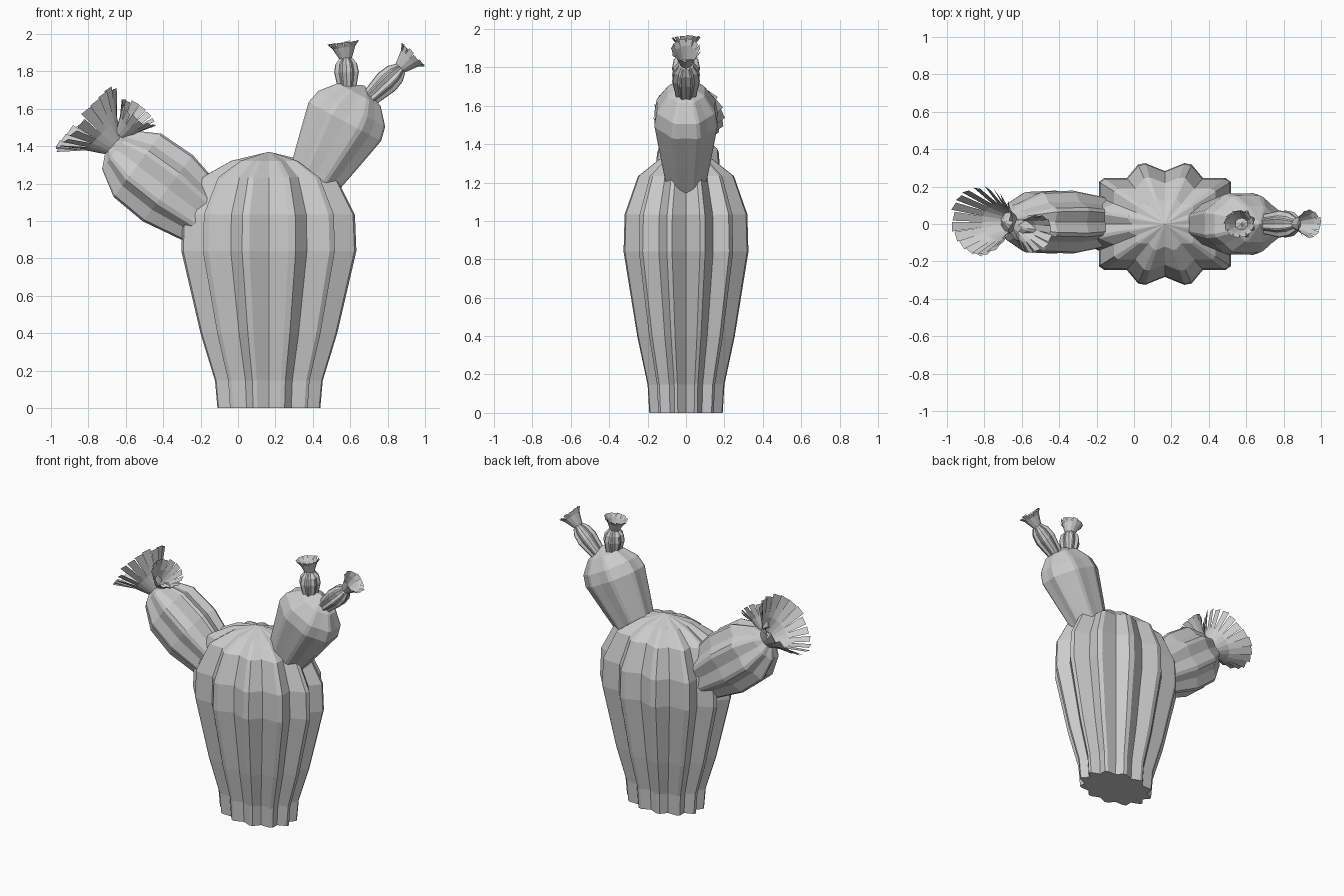
import bpy
import bmesh
import random
from math import cos, sin, pi, radians
from mathutils import Vector

random.seed(4)

if "Cube" in bpy.data.objects:
    bpy.data.objects.remove(bpy.data.objects["Cube"], do_unlink=True)

grey = bpy.data.materials.new("plain_grey")
grey.use_nodes = True
grey.diffuse_color = (0.6, 0.6, 0.6, 1)
grey.node_tree.nodes["Principled BSDF"].inputs["Base Color"].default_value = grey.diffuse_color


def finish(name, bm, closed=True):
    if closed:
        bmesh.ops.recalc_face_normals(bm, faces=bm.faces)
    mesh = bpy.data.meshes.new(name)
    bm.to_mesh(mesh)
    bm.free()
    mesh.materials.append(grey)
    obj = bpy.data.objects.new(name, mesh)
    bpy.context.collection.objects.link(obj)
    return obj


def frame(base, tip):
    """Axis vector and two side directions across it."""
    axis = Vector(tip) - Vector(base)
    u = Vector((0, 1, 0)).cross(axis).normalized()
    return axis, u, axis.cross(u).normalized()


def ribbed_stem(name, base, tip, profile, ribs, valley, depth):
    """Ribbed lobe: profile holds (fraction along axis, half width)."""
    bm = bmesh.new()
    axis, u, v = frame(base, tip)
    step = 2 * pi / ribs
    bevel = step * 0.08
    rings = []
    for t, width in profile:
        radius = width / cos(step / 2 - bevel)
        centre = Vector(base) + axis * t
        ring = []
        for i in range(ribs):
            start = i * step
            for angle, k in ((start, valley), (start + step / 2 - bevel, 1),
                             (start + step / 2 + bevel, 1)):
                r = radius * k
                ring.append(bm.verts.new(centre + u * (r * cos(angle)) + v * (r * depth * sin(angle))))
        rings.append(ring)
    n = len(rings[0])
    for low, high in zip(rings, rings[1:]):
        for i in range(n):
            j = (i + 1) % n
            bm.faces.new((low[i], low[j], high[j], high[i]))
    bm.faces.new(rings[0][::-1])
    apex = bm.verts.new(tip)
    for i in range(n):
        bm.faces.new((rings[-1][i], rings[-1][(i + 1) % n], apex))
    return finish(name, bm)


def flower(name, base, tip, r_base, r_rim, petals, depth=0.9, slit=0.5, jitter=0.06):
    """Open cup whose upper part is slit into separate flat petals."""
    bm = bmesh.new()
    axis, u, v = frame(base, tip)
    step = 2 * pi / petals

    def point(t, r, angle):
        return bm.verts.new(Vector(base) + axis * t + u * (r * cos(angle)) + v * (r * depth * sin(angle)))

    r_mid = r_base + (r_rim - r_base) * slit * 0.85
    foot = [point(0, r_base, i * step) for i in range(petals)]
    mid = [point(slit, r_mid, i * step) for i in range(petals)]
    bm.faces.new(foot[::-1])
    for i in range(petals):
        j = (i + 1) % petals
        bm.faces.new((foot[i], foot[j], mid[j], mid[i]))
        length = 1 + random.uniform(-jitter, jitter)
        a = point(length, r_rim * 0.95, (i + 0.06) * step)
        b = point(length - jitter / 2, r_rim * 1.03, (i + 0.94) * step)
        bm.faces.new((mid[i], mid[j], b, a))
    return finish(name, bm, closed=False)


# Main trunk
ribbed_stem("trunk", (0.165, 0, 0), (0.165, 0, 1.37),
            [(0, 0.275), (0.107, 0.288), (0.29, 0.365), (0.613, 0.468),
             (0.755, 0.46), (0.9, 0.36), (0.965, 0.2)], 12, 0.85, 0.695)

# Side arms
ribbed_stem("right_arm", (-0.05, 0.01, 0.93), (-0.70, 0.01, 1.42),
            [(0, 0.14), (0.28, 0.185), (0.5, 0.222), (0.75, 0.212), (0.92, 0.13)],
            8, 0.86, 0.76)
ribbed_stem("left_arm", (0.34, 0, 1.1), (0.675, 0, 1.725),
            [(0, 0.11), (0.4, 0.175), (0.69, 0.22), (0.8, 0.203), (0.92, 0.13)],
            8, 0.93, 0.75)

# Small buds on the left arm
bud_profile = [(0, 0.038), (0.25, 0.05), (0.6, 0.066), (0.8, 0.058), (0.93, 0.035)]
ribbed_stem("upright_bud", (0.585, 0, 1.66), (0.577, 0, 1.885), bud_profile, 8, 0.82, 1.1)
ribbed_stem("leaning_bud", (0.66, 0, 1.615), (0.885, 0, 1.83), bud_profile, 8, 0.82, 1.1)

# Flowers
flower("large_flower", (-0.665, 0.01, 1.405), (-0.825, 0.015, 1.555), 0.065, 0.228, 20, 0.8, 0.4, 0.09)
flower("side_flower", (-0.625, -0.01, 1.46), (-0.53, -0.055, 1.58), 0.035, 0.112, 14, 0.95)
flower("upright_bud_flower", (0.577, 0, 1.865), (0.562, 0, 1.955), 0.032, 0.082, 12, 0.9, 0.7)
flower("leaning_bud_flower", (0.865, 0, 1.815), (0.94, 0, 1.893), 0.032, 0.085, 12, 0.9, 0.7)
